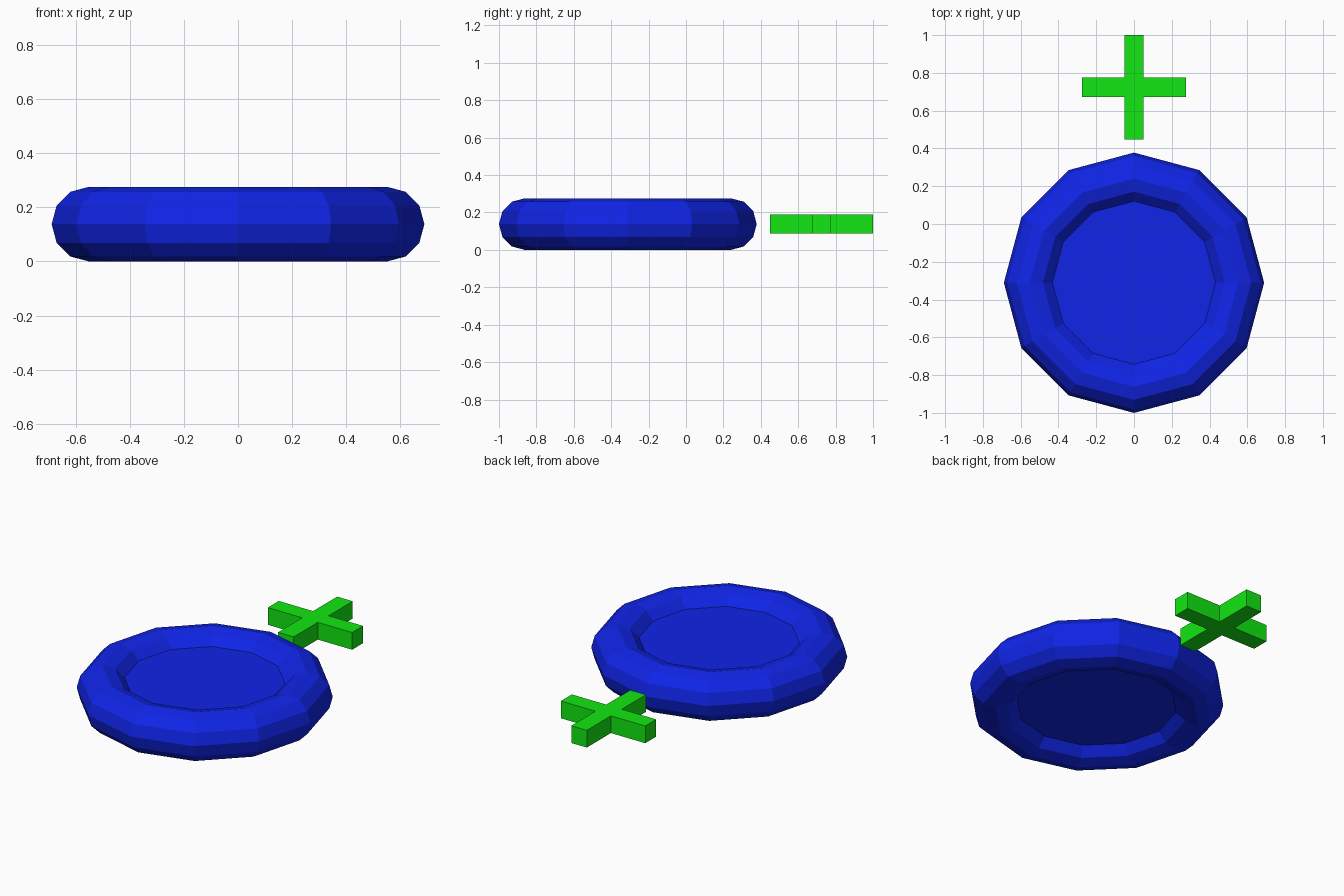
import bpy
import bmesh

cube = bpy.data.objects.get("Cube")
if cube:
    bpy.data.objects.remove(cube, do_unlink=True)

MID_Z = 0.138      # shared centre height of all parts
RING_Y = -0.311
CROSS_Y = 0.724


def make_material(name, colour):
    mat = bpy.data.materials.new(name)
    mat.use_nodes = True
    mat.diffuse_color = colour
    mat.node_tree.nodes["Principled BSDF"].inputs["Base Color"].default_value = colour
    return mat


def finish(obj, name, mat):
    obj.name = name
    obj.data.name = name
    obj.data.materials.append(mat)


blue = make_material("deep blue", (0.005, 0.018, 0.8, 1))
green = make_material("bright green", (0.006, 0.8, 0.006, 1))

# Faceted ring
bpy.ops.mesh.primitive_torus_add(
    major_segments=12, minor_segments=12, major_radius=0.551,
    minor_radius=0.138, location=(0, RING_Y, MID_Z))
finish(bpy.context.object, "ring", blue)

# Disc filling the ring, its rim sunk into the ring wall
bpy.ops.mesh.primitive_cylinder_add(
    vertices=12, radius=0.46, depth=0.139, location=(0, RING_Y, MID_Z))
disc = bpy.context.object
disc.rotation_euler.z = 0
finish(disc, "centre_disc", blue)

# Plus-shaped cross, one extruded outline
ARM, HALF = 0.276, 0.051
corner = [(ARM, -HALF), (ARM, HALF), (HALF, HALF)]
outline = []
for quarter in range(4):
    outline += corner
    corner = [(-y, x) for x, y in corner]

bm = bmesh.new()
base = bm.faces.new([bm.verts.new((x, y, -HALF)) for x, y in outline])
top = bmesh.ops.extrude_face_region(bm, geom=[base], use_keep_orig=True)
bmesh.ops.translate(
    bm, vec=(0, 0, 2 * HALF),
    verts=[v for v in top["geom"] if isinstance(v, bmesh.types.BMVert)])
bmesh.ops.recalc_face_normals(bm, faces=bm.faces)
mesh = bpy.data.meshes.new("cross")
bm.to_mesh(mesh)
bm.free()
cross = bpy.data.objects.new("cross", mesh)
cross.location = (0, CROSS_Y, MID_Z)
bpy.context.collection.objects.link(cross)
finish(cross, "cross", green)
